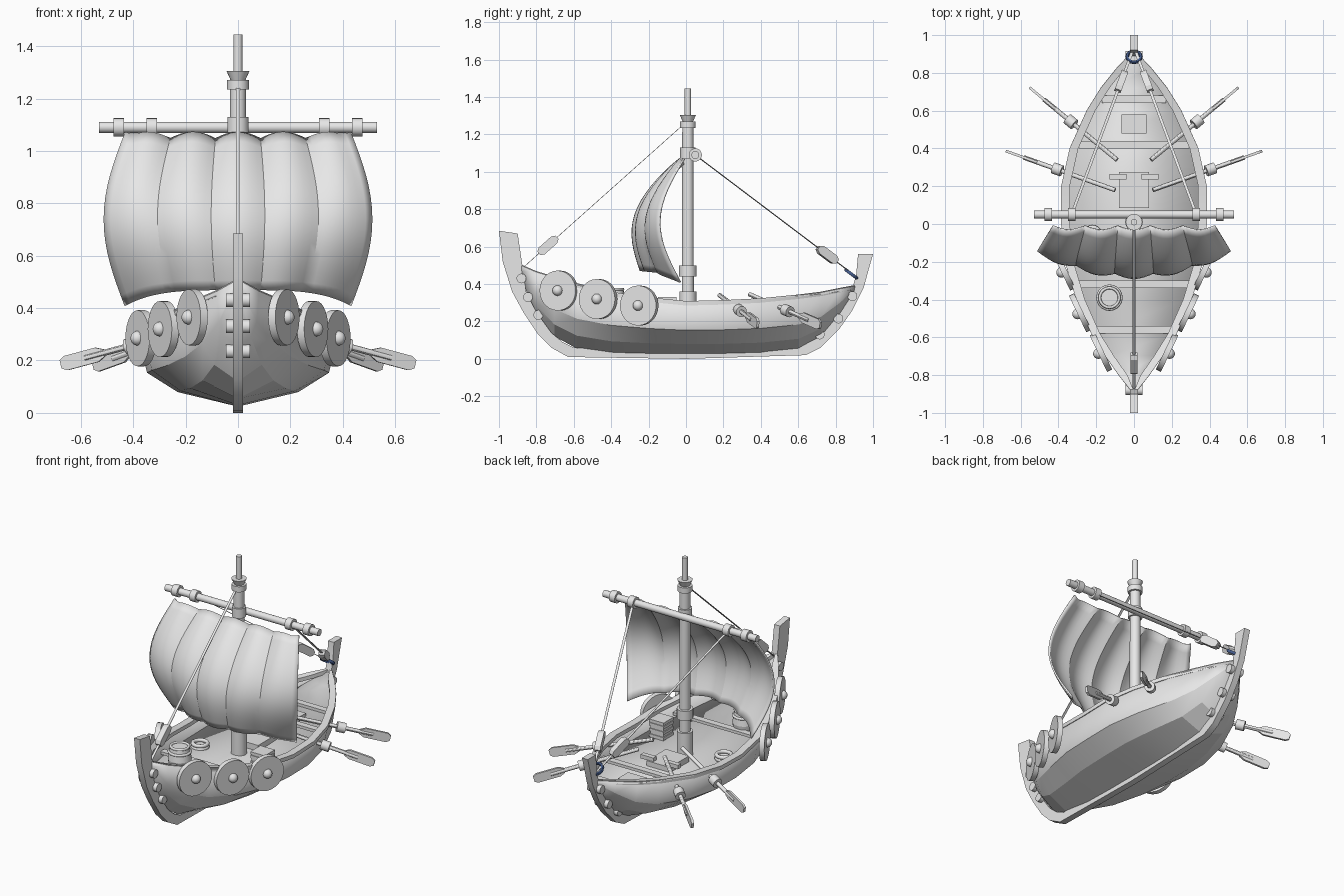
import bpy, bmesh, math
from mathutils import Vector, Matrix

if "Cube" in bpy.data.objects:
    bpy.data.objects.remove(bpy.data.objects["Cube"], do_unlink=True)


def material(name, rgb):
    m = bpy.data.materials.new(name)
    m.use_nodes = True
    m.diffuse_color = (*rgb, 1)
    m.node_tree.nodes["Principled BSDF"].inputs["Base Color"].default_value = (*rgb, 1)
    return m


GREY = material("plain_grey", (0.8, 0.8, 0.8))
BLUE = material("dark_blue", (0.06, 0.11, 0.27))


def finish(name, bm, mat=GREY, angle=30, thick=0):
    bmesh.ops.recalc_face_normals(bm, faces=bm.faces)
    me = bpy.data.meshes.new(name)
    bm.to_mesh(me)
    bm.free()
    me.materials.append(mat)
    ob = bpy.data.objects.new(name, me)
    bpy.context.collection.objects.link(ob)
    for o in bpy.context.selected_objects:
        o.select_set(False)
    ob.select_set(True)
    bpy.context.view_layer.objects.active = ob
    bpy.ops.object.shade_smooth_by_angle(angle=math.radians(angle))
    if thick:
        s = ob.modifiers.new("thickness", "SOLIDIFY")
        s.thickness, s.offset = thick, 0
    return ob


def frame(a, b):
    """Local z runs from a to b, local x stays horizontal."""
    a, b = Vector(a), Vector(b)
    z = (b - a).normalized()
    x = z.cross(Vector((0, 0, 1)))
    x = x.normalized() if x.length > 0.001 else Vector((1, 0, 0))
    m = Matrix((x, z.cross(x), z)).transposed().to_4x4()
    return Matrix.Translation((a + b) / 2) @ m, (b - a).length


def cyl(name, a, b, r, r2=None, n=20):
    m, d = frame(a, b)
    bm = bmesh.new()
    bmesh.ops.create_cone(bm, cap_ends=True, segments=n, radius1=r,
                          radius2=r if r2 is None else r2, depth=d, matrix=m)
    return finish(name, bm)


def box(name, centre, size, m=None):
    m = m or Matrix.Translation(centre)
    bm = bmesh.new()
    bmesh.ops.create_cube(bm, size=1, matrix=m @ Matrix.Diagonal((*size, 1)))
    return finish(name, bm)


def grid(name, rows, loop=False, **kw):
    """Skin rows of points; loop closes each row and caps the ends."""
    bm = bmesh.new()
    vs = [[bm.verts.new(p) for p in row] for row in rows]
    n = len(vs[0])
    for r, s in zip(vs, vs[1:]):
        for i in range(n if loop else n - 1):
            j = (i + 1) % n
            bm.faces.new((r[i], r[j], s[j], s[i]))
    if loop:
        bm.faces.new(vs[0])
        bm.faces.new(vs[-1])
    return finish(name, bm, **kw)


def prism(name, outline, t, m):
    """Flat plate in the local yz plane."""
    return grid(name, [[m @ Vector((x, p, q)) for p, q in outline]
                       for x in (-t / 2, t / 2)], loop=True)


def torus(name, m, big, small, mat=GREY, n=20, k=8):
    bm = bmesh.new()
    vs = []
    for i in range(n):
        a = math.tau * i / n
        ring = []
        for j in range(k):
            b = math.tau * j / k
            r = big + small * math.cos(b)
            ring.append(bm.verts.new(m @ Vector((r * math.cos(a), r * math.sin(a), small * math.sin(b)))))
        vs.append(ring)
    for i in range(n):
        for j in range(k):
            u, w = (i + 1) % n, (j + 1) % k
            bm.faces.new((vs[i][j], vs[u][j], vs[u][w], vs[i][w]))
    return finish(name, bm, mat, 60)


# Hull stations: y, half width, sheer height, keel height
STATIONS = [(-.88, .012, .5, .44), (-.8, .075, .465, .25), (-.7, .145, .435, .125),
            (-.58, .22, .4, .06), (-.4, .3, .355, .035), (-.2, .36, .325, .03),
            (0, .38, .305, .03), (.2, .38, .31, .03), (.4, .335, .32, .035),
            (.6, .245, .34, .055), (.72, .17, .355, .12), (.82, .09, .375, .24),
            (.9, .015, .39, .36)]
hull, deck = [], []
for y, w, s, k in STATIONS:
    h = s - k
    half = [(w, s), (.9 * w, k + .46 * h), (.6 * w, k + .2 * h)]
    hull.append([(-x, y, z) for x, z in half] + [(0, y, k)] + [(x, y, z) for x, z in half[::-1]])
    deck.append([(x * w, y, k + .64 * h) for x in (-.92, .92)])
grid("hull", hull, angle=18, thick=.012)
grid("deck", deck, thick=.012)
for side in (-1, 1):
    grid("gunwale", [[(side * x, y, z) for x, z in
                      ((w + .006, s - .02), (w + .006, s + .004),
                       (max(w - .04, .002), s + .004), (max(w - .04, .002), s - .02))]
                     for y, w, s, k in STATIONS], loop=True)

# Keel and stems: outer y, outer z, inner y, inner z
KEEL = [(-1, .685, -.9, .67), (-.98, .52, -.875, .5), (-.93, .36, -.855, .36),
        (-.87, .25, -.8, .25), (-.79, .13, -.72, .14), (-.72, .06, -.66, .09),
        (-.63, .01, -.6, .06), (0, 0, 0, .035), (.64, .02, .62, .07),
        (.72, .06, .7, .11), (.82, .16, .77, .18), (.89, .26, .83, .26),
        (.95, .38, .885, .36), (.98, .49, .91, .45), (1, .56, .92, .56)]
grid("keel", [[(-.02, a, b), (.02, a, b), (.02, c, d), (-.02, c, d)] for a, b, c, d in KEEL], loop=True)
for y, z in ((-.88, .43), (-.845, .33), (-.79, .235), (.89, .335), (.815, .215), (.715, .13)):
    cyl("stem_bolt", (-.045, y, z), (.045, y, z), .026, n=14)

# Shields along the forward rails
for side in (-1, 1):
    for x, y, z in ((.175, -.68, .365), (.285, -.47, .32), (.37, -.25, .285)):
        c, n = Vector((side * x, y, z)), Vector((side * .9, -.43, 0)).normalized()
        cyl("shield", c - n * .015, c + n * .015, .107, n=28)
        bm = bmesh.new()
        bmesh.ops.create_uvsphere(bm, u_segments=14, v_segments=8, radius=.028,
                                  matrix=Matrix.Translation(c + n * .015))
        finish("shield_boss", bm, angle=60)

# Oars with rounded blades and hull sleeves
BLADE = [(-.014, -.09), (.014, -.09), (.028, -.06), (.028, .07), (.016, .09), (-.016, .09), (-.028, .07), (-.028, -.06)]
for side in (-1, 1):
    for inner, outer in (((.09, .34, .345), (.55, .72, .18)), ((.1, .18, .34), (.675, .385, .185))):
        a, b = (Vector((side * p[0], p[1], p[2])) for p in (inner, outer))
        d = (b - a).normalized()
        cyl("oar_shaft", a, b - d * .1, .012, n=12)
        prism("oar_blade", BLADE, .014, frame(b - d * .18, b)[0])
        p = a.lerp(b, .53)
        cyl("oar_sleeve", p - d * .025, p + d * .025, .03, n=16)

# Mast: bottom z, top z, bottom radius, top radius
for name, z0, z1, r0, r1 in (("mast", .18, 1.24, .032, .03), ("mast_foot", .2, .36, .046, .046),
                             ("mast_collar", .44, .5, .047, .047), ("yard_collar", 1.07, 1.13, .041, .041),
                             ("upper_collar", 1.235, 1.27, .042, .042), ("mast_cup", 1.27, 1.305, .028, .044),
                             ("mast_top", 1.27, 1.445, .017, .017)):
    cyl(name, (0, .01, z0), (0, .01, z1), r0, r1)

# Yard
cyl("yard", (-.53, .05, 1.09), (.53, .05, 1.09), .021)
for x in (-.455, -.33, .33, .455):
    cyl("yard_ring", (x - .02, .05, 1.09), (x + .02, .05, 1.09), .035)

# Sail: five bulging panels
rows = []
for i in range(17):
    v = i / 16
    row = []
    for j in range(41):
        u = j / 20 - 1
        bump = abs(math.sin(math.pi * 2.5 * (u + 1)))
        swell = math.sin(math.pi * v)
        x = u * (.43 + .08 * swell)
        y = -.01 - .02 * v - .12 * swell - .19 * v ** .8 * (1 - u * u) - .022 * bump
        top = 1.045 + .025 * max(bump, u ** 6)
        bottom = .47 - .06 * u ** 4
        row.append((x, y, top + (bottom - top) * v))
    rows.append(row)
grid("sail", rows, thick=.01)

# Rigging: flat ropes, each with a pulley block
BLOCK = [(-.012, -.065), (.012, -.065), (.024, -.045), (.024, .045), (.012, .065), (-.012, .065), (-.024, .045), (-.024, -.045)]
for name, a, b, t in (("forestay", (0, 0, 1.265), (0, -.9, .462), .82),
                      ("backstay_left", (.33, .05, 1.09), (.01, .91, .44), .82),
                      ("backstay_right", (-.33, .05, 1.09), (-.01, .91, .44), .82)):
    m, d = frame(a, b)
    box(name, None, (.015, .003, d), m)
    prism("rope_block", BLOCK, .036, m @ Matrix.Translation((0, 0, (t - .5) * d)))
tilt = frame((0, .05, 1.09), (0, .91, .44))[0].to_3x3().to_4x4()
torus("stern_ring", Matrix.Translation((0, .885, .453)) @ tilt @ Matrix.Rotation(math.pi / 2, 4, "X"),
      .037, .01, BLUE, 12, 6)

# Thwarts and deck fittings
for y, w in ((-.56, .2), (-.32, .3), (.42, .29), (.66, .17)):
    box("thwart", (0, y, .265 if y > -.5 else .3), (2 * w, .04, .018))
box("mast_step", (0, .18, .225), (.16, .19, .05))
for x in (-.085, .085):
    box("step_cleat", (x, .25, .26), (.09, .03, .025))
box("stern_hatch", (0, .53, .235), (.13, .1, .05))

# Barrel with hoops
bx, by = -.13, -.39
cyl("barrel_lower", (bx, by, .22), (bx, by, .295), .056, .068)
cyl("barrel_upper", (bx, by, .295), (bx, by, .37), .068, .056)
for z, r in ((.25, .062), (.34, .062), (.372, .052)):
    torus("barrel_hoop", Matrix.Translation((bx, by, z)), r, .008)

# Slatted crate and rope coil
box("crate", (.24, -.1, .265), (.09, .09, .12))
for z in (.23, .265, .3, .322):
    box("crate_slat", (.24, -.1, z), (.1, .1, .018))
for z in (.22, .24):
    torus("rope_coil", Matrix.Translation((-.22, -.06, z)), .042, .012)
